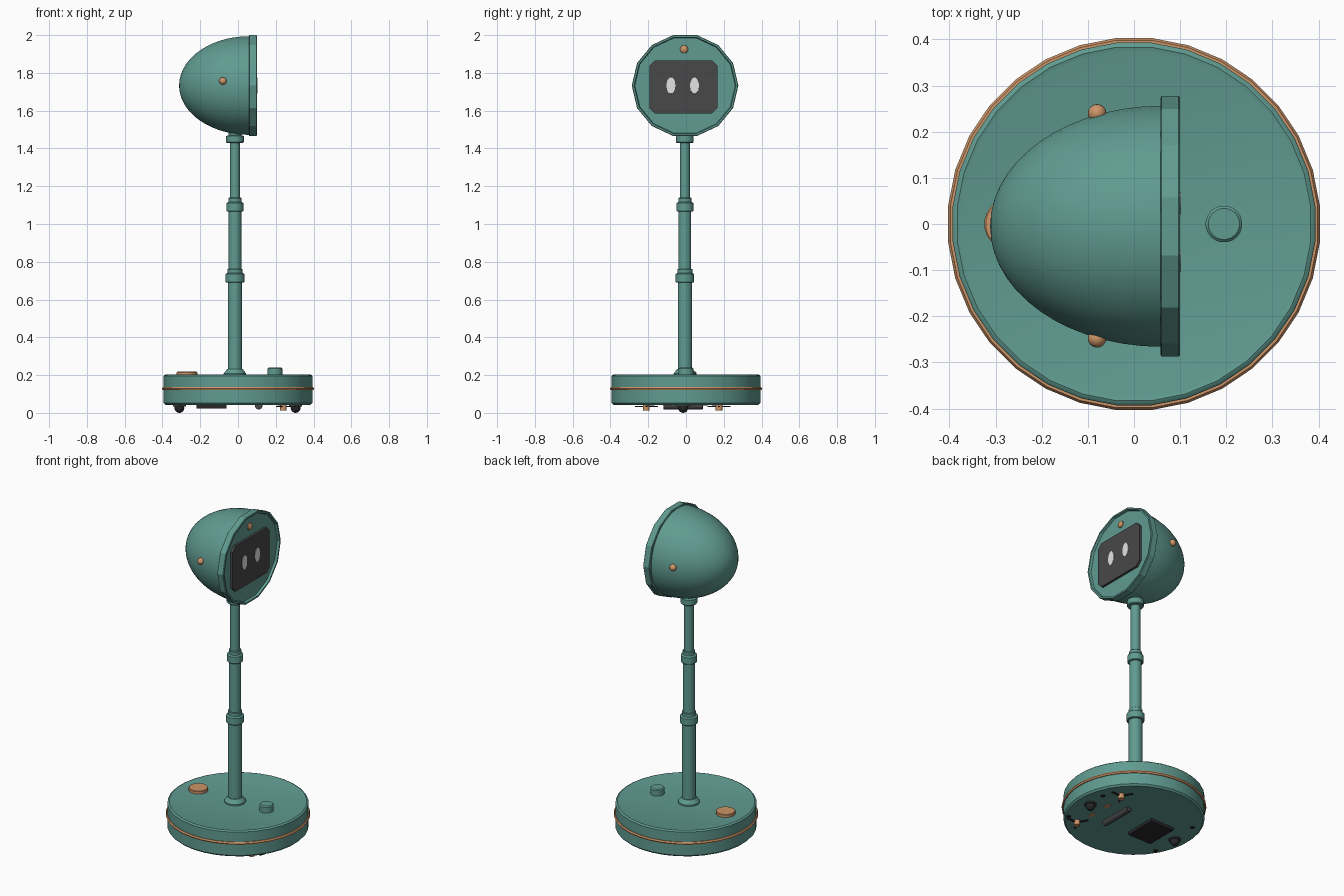
import bpy, bmesh, math
from mathutils import Matrix, Vector

cube = bpy.data.objects.get("Cube")
if cube:
    bpy.data.objects.remove(cube, do_unlink=True)


def material(name, r, g, b):
    m = bpy.data.materials.new(name)
    m.use_nodes = True
    m.diffuse_color = (r, g, b, 1)
    m.node_tree.nodes["Principled BSDF"].inputs["Base Color"].default_value = (r, g, b, 1)
    return m


teal = material("teal", .117, .328, .283)
copper = material("copper", .61, .30, .14)
charcoal = material("charcoal", .065, .065, .068)
black = material("black", .02, .02, .022)
white = material("white", .76, .77, .77)

TO_X = Matrix.Rotation(math.pi / 2, 4, 'Y')
TO_Y = Matrix.Rotation(-math.pi / 2, 4, 'X')


def finish(name, bm, mat, loc, turn=None, smooth=True):
    """Turn a bmesh into an object standing at loc."""
    bm.transform(Matrix.Translation(loc) @ (turn or Matrix()))
    bmesh.ops.recalc_face_normals(bm, faces=bm.faces)
    mesh = bpy.data.meshes.new(name)
    bm.to_mesh(mesh)
    bm.free()
    mesh.materials.append(mat)
    ob = bpy.data.objects.new(name, mesh)
    bpy.context.collection.objects.link(ob)
    if smooth:
        bpy.ops.object.select_all(action='DESELECT')
        ob.select_set(True)
        bpy.context.view_layer.objects.active = ob
        bpy.ops.object.shade_smooth_by_angle(angle=math.radians(32))
    return ob


def lathe(name, profile, mat, loc=(0, 0, 0), segs=24, turn=None, stretch=1, smooth=True):
    """Spin a (radius, height) profile that starts and ends on the axis."""
    bm = bmesh.new()
    rings = []
    for r, h in profile:
        if r == 0:
            rings.append([bm.verts.new((0, 0, h))] * segs)
            continue
        angles = [2 * math.pi * (i + .5) / segs for i in range(segs)]
        rings.append([bm.verts.new((r * math.cos(a), r * stretch * math.sin(a), h)) for a in angles])
    for low, high in zip(rings, rings[1:]):
        for i in range(segs):
            j = (i + 1) % segs
            bm.faces.new(dict.fromkeys((low[i], low[j], high[j], high[i])))
    return finish(name, bm, mat, loc, turn, smooth)


def disc(name, r, h, mat, loc, segs=20, turn=None, stretch=1, bevel=.003):
    return lathe(name, [(0, 0), (r, 0), (r, h - bevel), (r - bevel, h), (0, h)],
                 mat, loc, segs, turn, stretch)


def ball(name, r, mat, loc):
    bm = bmesh.new()
    bmesh.ops.create_uvsphere(bm, u_segments=16, v_segments=10, radius=r)
    return finish(name, bm, mat, loc)


def box(name, size, mat, loc, turn=None):
    bm = bmesh.new()
    bmesh.ops.create_cube(bm, size=1)
    bm.transform(Matrix.Diagonal(Vector((*size, 1))))
    return finish(name, bm, mat, loc, turn, False)


# Round base with stepped top edge and trim ring
lathe("base", [(0, .042), (.385, .042), (.395, .052), (.395, .196), (.392, .2),
               (.385, .203), (.375, .2), (0, .2)], teal, segs=32)
bm = bmesh.new()
trim = []
for i in range(32):
    a = 2 * math.pi * (i + .5) / 32
    trim.append([bm.verts.new((r * math.cos(a), r * math.sin(a), z))
                 for r, z in ((.39, .12), (.4, .12), (.405, .128), (.4, .136), (.39, .136))])
for i in range(32):
    for k in range(5):
        a, b = trim[i], trim[(i + 1) % 32]
        bm.faces.new((a[k], b[k], b[(k + 1) % 5], a[(k + 1) % 5]))
finish("base_trim_ring", bm, copper, (0, 0, 0))

# Button and knob on the base
disc("base_button", .055, .02, copper, (-.27, 0, .198))
disc("base_knob", .04, .042, teal, (.195, 0, .198), bevel=.006)

# Telescopic pole
POLE = (-.016, -.006, 0)
lathe("pole_foot", [(0, .195), (.06, .195), (.06, .208), (.042, .232), (0, .232)], teal, POLE)
for name, r, low, high in (("lower", .038, .2, .72), ("middle", .034, .72, 1.09),
                           ("upper", .027, 1.09, 1.46)):
    lathe(name + "_pole", [(0, low), (r, low), (r, high), (0, high)], teal, POLE)
for name, r, z in (("lower", .05, .69), ("upper", .045, 1.066)):
    lathe(name + "_pole_collar",
          [(0, z), (r - .004, z), (r, z + .004), (r, z + .044), (r - .004, z + .048),
           (r - .01, z + .05), (r - .01, z + .07), (r - .013, z + .073), (0, z + .073)],
          teal, POLE)
lathe("neck", [(0, 1.43), (.044, 1.43), (.047, 1.434), (.047, 1.466), (.035, 1.47),
               (.035, 1.51), (0, 1.51)], teal, POLE)

# Domed head and faceted face plate
HEAD = (0, -.005, 1.733)
dome = [(.262 * math.cos(t), .06 - .372 * math.sin(t))
        for t in (math.pi / 2 * k / 14 for k in range(14))]
lathe("head_dome", [(0, .062)] + dome + [(0, -.312)], teal, HEAD, 40, TO_X)
lathe("face_plate", [(0, .057), (.27, .057), (.274, .06), (.274, .097), (.271, .1),
                     (.262, .1), (.258, .086), (0, .086)],
      teal, HEAD, 14, TO_X, 1.03, False)

# Screen with clipped corners
bm = bmesh.new()
w, h, c = .18, .14, .028
outline = [(w, h - c), (w - c, h), (c - w, h), (-w, h - c),
           (-w, c - h), (c - w, -h), (w - c, -h), (w, c - h)]
front = bm.faces.new([bm.verts.new((0, y, z)) for y, z in outline])
side = bmesh.ops.extrude_face_region(bm, geom=[front])
bmesh.ops.translate(bm, vec=(.018, 0, 0),
                    verts=[v for v in side["geom"] if isinstance(v, bmesh.types.BMVert)])
finish("screen", bm, charcoal, (.082, -.014, 1.726), None, False)

# Eyes and small head studs
for name, y in (("right_eye", -.08), ("left_eye", .045)):
    disc(name, .045, .004, white, (.098, y, 1.733), 16, TO_X, .55, .001)
lathe("forehead_stud", [(0, 0), (.022, 0), (.02, .008), (.012, .014), (0, .016)],
      copper, (.084, -.01, 1.925), 14, TO_X)
for name, s in (("right_stud", -1), ("left_stud", 1)):
    ball(name, .02, copper, (-.08, -.004 + s * .244, 1.757))

# Underside: casters, battery cover and roller
for name, x in (("front_caster", .305), ("rear_caster", -.31)):
    ball(name, .026, black, (x, -.015, .026))
    disc(name + "_socket", .035, .01, charcoal, (x, -.015, .034))
box("battery_cover", (.16, .2, .02), black, (-.14, -.02, .034))
disc("roller", .02, .21, charcoal, (.11, -.12, .038), 14, TO_Y)

# Three-armed side brushes
for name, y in (("right_brush", -.21), ("left_brush", .175)):
    disc(name + "_hub", .018, .034, copper, (.24, y, .012), 14)
    for k in range(3):
        a = 2 * math.pi * k / 3
        box(f"{name}_arm_{k + 1}", (.065, .01, .005), black,
            (.24 + .035 * math.cos(a), y + .035 * math.sin(a), .033), Matrix.Rotation(a, 4, 'Z'))

# Small underside sensors and contacts
for k, (x, y) in enumerate(((.31, .1), (.31, -.2), (-.3, .15), (-.31, -.18))):
    disc(f"edge_sensor_{k + 1}", .014, .006, black, (x, y, .038), 12)
for k, y in enumerate((-.1, .03)):
    box(f"charging_contact_{k + 1}", (.02, .045, .006), copper, (.22, y, .041))
